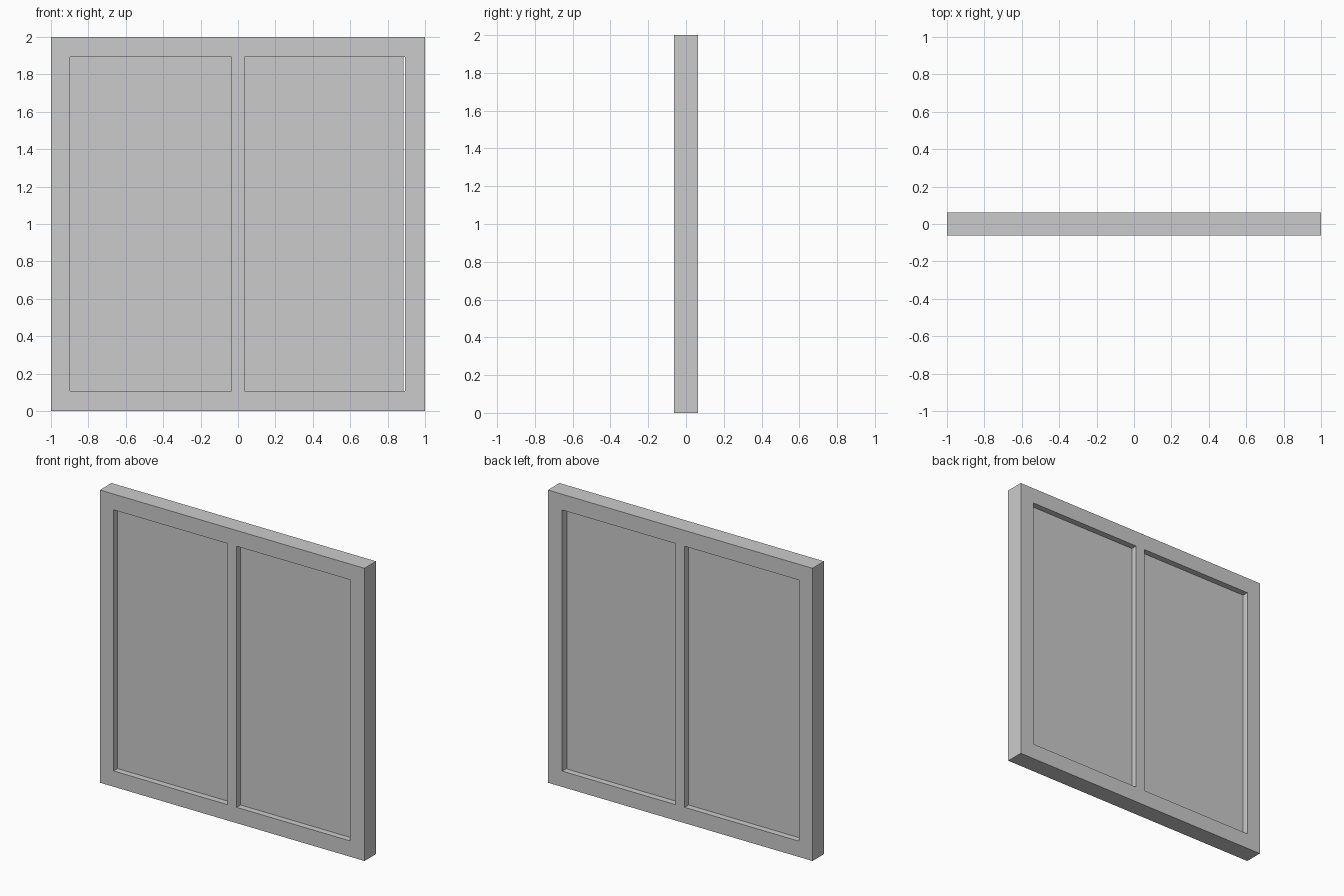
import bpy, bmesh

if "Cube" in bpy.data.objects:
    bpy.data.objects.remove(bpy.data.objects["Cube"])

HALF_DEPTH = 0.0625
PANE_HALF = 0.02
XS = [-1, -0.897, -0.034, 0.034, 0.892, 1]
ZS = [0, 0.108, 1.892, 2]


def make_object(name, bm):
    bmesh.ops.recalc_face_normals(bm, faces=bm.faces)
    mesh = bpy.data.meshes.new(name)
    bm.to_mesh(mesh)
    bm.free()
    obj = bpy.data.objects.new(name, mesh)
    bpy.context.collection.objects.link(obj)
    return obj


def slab(name, xs, zs, half, holes=()):
    """Grid of cells in the xz plane, minus holes, extruded along y."""
    bm = bmesh.new()
    grid = [[bm.verts.new((x, -half, z)) for z in zs] for x in xs]
    for i in range(len(xs) - 1):
        for j in range(len(zs) - 1):
            if (i, j) not in holes:
                bm.faces.new((grid[i][j], grid[i + 1][j],
                              grid[i + 1][j + 1], grid[i][j + 1]))
    # keep the front faces and extrude a copy to the back
    ext = bmesh.ops.extrude_face_region(bm, geom=bm.faces[:], use_keep_orig=True)
    verts = [g for g in ext["geom"] if isinstance(g, bmesh.types.BMVert)]
    bmesh.ops.translate(bm, verts=verts, vec=(0, 2 * half, 0))
    return make_object(name, bm)


# Outer frame with centre mullion, two openings
slab("window_frame", XS, ZS, HALF_DEPTH, holes={(1, 1), (3, 1)})

# Recessed panes; the right one stops just short of its jamb
slab("left_pane", [XS[1], XS[2]], ZS[1:3], PANE_HALF)
slab("right_pane", [XS[3], 0.885], ZS[1:3], PANE_HALF)
